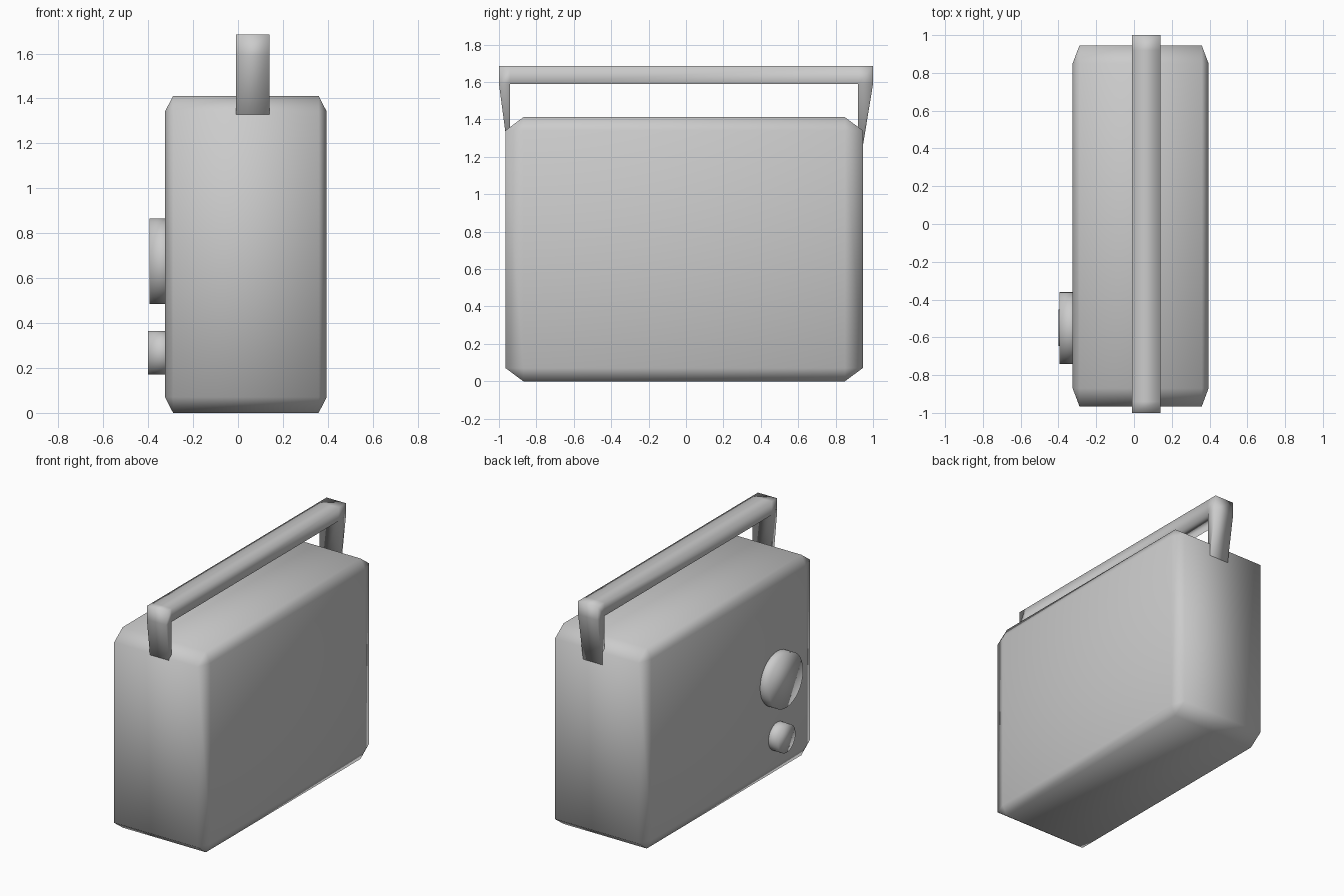
import bpy
import bmesh
from math import pi
from mathutils import Matrix, Vector

cube = bpy.data.objects.get("Cube")
if cube:
    bpy.data.objects.remove(cube, do_unlink=True)

grey = bpy.data.materials.new("plain_grey")
grey.use_nodes = True
grey.diffuse_color = (0.6, 0.6, 0.6, 1)
grey.node_tree.nodes["Principled BSDF"].inputs["Base Color"].default_value = (0.6, 0.6, 0.6, 1)


def finish(name, bm):
    """Turn a bmesh into a fully smooth-shaded grey object."""
    bmesh.ops.recalc_face_normals(bm, faces=bm.faces)
    for face in bm.faces:
        face.smooth = True
    mesh = bpy.data.meshes.new(name)
    bm.to_mesh(mesh)
    bm.free()
    mesh.materials.append(grey)
    obj = bpy.data.objects.new(name, mesh)
    bpy.context.collection.objects.link(obj)
    return obj


# Case: a unit cube chamfered first, then stretched so the chamfers stretch too
bm = bmesh.new()
bmesh.ops.create_cube(bm, size=1)
bmesh.ops.bevel(bm, geom=bm.edges[:], offset=0.05, segments=1, affect='EDGES')
bmesh.ops.scale(bm, vec=(0.72, 1.91, 1.412), verts=bm.verts)
bmesh.ops.translate(bm, vec=(0.035, -0.01, 0.706), verts=bm.verts)
finish("case", bm)

# Handle: strip of quads along the bar and down both tapering legs
outer = [(-0.948, 1.2), (-1, 1.59), (-1, 1.685), (-0.94, 1.685),
         (0.92, 1.685), (1, 1.685), (1, 1.59), (0.936, 1.2)]
inner = [(-0.94, 1.2), (-0.94, 1.59), (0.92, 1.59), (0.92, 1.2)]
bm = bmesh.new()
o = [bm.verts.new((-0.01, y, z)) for y, z in outer]
i = [bm.verts.new((-0.01, y, z)) for y, z in inner]
quads = [(o[0], o[1], i[1], i[0]), (o[1], o[2], o[3], i[1]),
         (i[1], o[3], o[4], i[2]), (i[2], o[4], o[5], o[6]),
         (i[3], i[2], o[6], o[7])]
faces = [bm.faces.new(q) for q in quads]
side = bmesh.ops.extrude_face_region(bm, geom=faces, use_keep_orig=True)
moved = [v for v in side["geom"] if isinstance(v, bmesh.types.BMVert)]
bmesh.ops.translate(bm, vec=(0.15, 0, 0), verts=moved)
finish("handle", bm)


# Knobs on the right side of the case
def knob(name, radius, height, face_x):
    bm = bmesh.new()
    depth = 0.12
    place = Matrix.Translation(Vector((face_x + depth / 2, -0.55, height)))
    bmesh.ops.create_cone(bm, cap_ends=True, segments=32, radius1=radius,
                          radius2=radius, depth=depth,
                          matrix=place @ Matrix.Rotation(pi / 2, 4, 'Y'))
    finish(name, bm)


knob("large_knob", 0.19, 0.675, -0.395)
knob("small_knob", 0.097, 0.268, -0.4)
